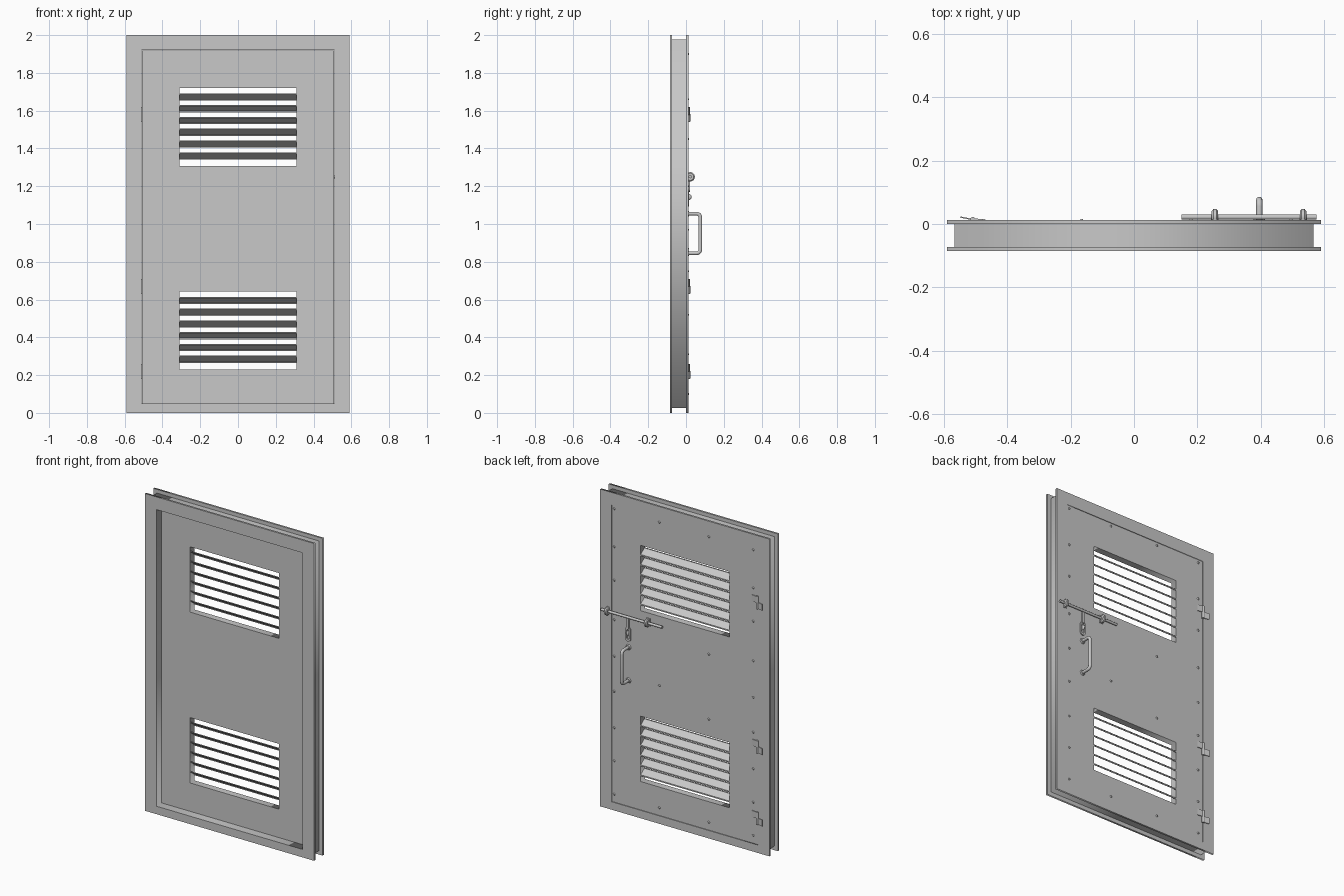
import bpy, bmesh, math
from mathutils import Vector, Matrix

cube = bpy.data.objects.get("Cube")
if cube:
    bpy.data.objects.remove(cube, do_unlink=True)

steel = bpy.data.materials.new("grey_steel")
steel.use_nodes = True
GREY = (0.58, 0.58, 0.58, 1)
steel.diffuse_color = GREY
steel.node_tree.nodes["Principled BSDF"].inputs["Base Color"].default_value = GREY


def add_object(name, data, smooth=False):
    obj = bpy.data.objects.new(name, data)
    bpy.context.collection.objects.link(obj)
    data.materials.clear()
    data.materials.append(steel)
    if smooth:
        bpy.ops.object.select_all(action="DESELECT")
        obj.select_set(True)
        bpy.context.view_layer.objects.active = obj
        bpy.ops.object.shade_smooth_by_angle(angle=math.radians(40))
    return obj


def finish(name, bm, smooth=False):
    bmesh.ops.recalc_face_normals(bm, faces=bm.faces)
    mesh = bpy.data.meshes.new(name)
    bm.to_mesh(mesh)
    bm.free()
    return add_object(name, mesh, smooth)


def curve_to_mesh(name, curve, smooth=False):
    temp = bpy.data.objects.new("temp", curve)
    bpy.context.collection.objects.link(temp)
    graph = bpy.context.evaluated_depsgraph_get()
    mesh = bpy.data.meshes.new_from_object(temp.evaluated_get(graph))
    bpy.data.objects.remove(temp)
    mesh.name = name
    return add_object(name, mesh, smooth)


def rect(half, z0, z1):
    return [(-half, z0), (half, z0), (half, z1), (-half, z1)]


def plate(name, outlines, y0, y1):
    """Upright plate: the first outline is the edge, the others are holes."""
    curve = bpy.data.curves.new(name, "CURVE")
    curve.dimensions = "2D"
    curve.fill_mode = "BOTH"
    curve.extrude = (y1 - y0) / 2
    for points in outlines:
        spline = curve.splines.new("POLY")
        spline.points.add(len(points) - 1)
        for point, (x, z) in zip(spline.points, points):
            point.co = (x, z, 0, 1)
        spline.use_cyclic_u = True
    obj = curve_to_mesh(name, curve)
    obj.data.transform(Matrix.Translation((0, (y0 + y1) / 2, 0)) @ Matrix.Rotation(math.pi / 2, 4, "X"))
    return obj


def rod(bm, start, end, r0, r1=None, sides=16):
    start, end = Vector(start), Vector(end)
    axis = end - start
    turn = axis.to_track_quat("Z", "Y").to_matrix().to_4x4()
    bmesh.ops.create_cone(bm, cap_ends=True, segments=sides, radius1=r0,
                          radius2=r0 if r1 is None else r1, depth=axis.length,
                          matrix=Matrix.Translation((start + end) / 2) @ turn)


def box(bm, centre, size, tilt=0):
    bmesh.ops.create_cube(bm, size=1, matrix=Matrix.Translation(centre)
                          @ Matrix.Rotation(tilt, 4, "Z") @ Matrix.Diagonal((*size, 1)))


def capsule(x, z0, z1, r, steps=8):
    arc = [math.pi * i / steps for i in range(steps + 1)]
    return ([(x + r * math.cos(a), z1 + r * math.sin(a)) for a in arc]
            + [(x - r * math.cos(a), z0 - r * math.sin(a)) for a in arc])


# Frame: two flanges joined by a narrower channel
opening = rect(0.51, 0.05, 1.92)
plate("front_flange", [rect(0.59, 0, 2), opening], -0.085, -0.073)
plate("back_flange", [rect(0.59, 0, 2), opening], 0, 0.012)
plate("frame_channel", [rect(0.565, 0.025, 1.977), opening], -0.073, 0)

# Door leaf with two vent openings
VENTS = (0.23, 1.307)
VENT_HEIGHT = 0.412
leaf_holes = [rect(0.31, z, z + VENT_HEIGHT) for z in VENTS]
plate("door_leaf", [rect(0.509, 0.051, 1.919)] + leaf_holes, -0.033, 0.009)

# Louvre slats: sloping down to the back, with a short lip on each edge
SLAT = [(-0.031, 0.019), (-0.031, 0.014), (0.006, -0.013), (0.006, -0.019),
        (0.009, -0.019), (0.009, -0.011), (-0.028, 0.016), (-0.028, 0.019)]
for label, base in zip(("lower", "upper"), VENTS):
    bm = bmesh.new()
    for i in range(6):
        z = base + 0.0535 + i * 0.0624
        ends = [[bm.verts.new((x, y, z + dz)) for y, dz in SLAT] for x in (-0.31, 0.31)]
        bm.faces.new(ends[0])
        bm.faces.new(ends[1])
        for a in range(len(SLAT)):
            b = (a + 1) % len(SLAT)
            bm.faces.new((ends[0][a], ends[0][b], ends[1][b], ends[1][a]))
    finish(label + "_louvre_slats", bm)

# Rivets around the leaf edge and on its inner ribs
spots = [(x, z) for x in (0.495, -0.475) for z in (0.1, 0.31, 0.52, 0.75, 0.97, 1.2, 1.45, 1.66, 1.9)]
spots += [(x, z) for x in (0.18, -0.165) for z in (0.1, 1.9)]
spots += [(0.18, 0.87), (-0.165, 0.75), (-0.165, 1.16)]
bm = bmesh.new()
for x, z in spots:
    rod(bm, (x, 0.008, z), (x, 0.015, z), 0.008, 0.004, 10)
finish("rivets", bm, True)

# Hinges: knuckle with an upper inner leaf and a lower outer leaf
for label, z in (("lower", 0.22), ("middle", 0.67), ("upper", 1.58)):
    bm = bmesh.new()
    rod(bm, (-0.508, 0.014, z - 0.04), (-0.508, 0.014, z + 0.04), 0.008)
    box(bm, (-0.488, 0.014, z + 0.018), (0.04, 0.004, 0.04), -0.12)
    box(bm, (-0.528, 0.018, z - 0.018), (0.04, 0.004, 0.04), -0.2)
    finish(label + "_hinge", bm, True)

# Sliding bolt with two round guides
BOLT_Y, BOLT_Z = 0.022, 1.25
bm = bmesh.new()
rod(bm, (0.15, BOLT_Y, BOLT_Z), (0.575, BOLT_Y, BOLT_Z), 0.008)
finish("bolt_rod", bm, True)
bm = bmesh.new()
for x in (0.255, 0.533):
    for x0, x1, r0, r1 in ((-0.01, -0.005, 0.019, 0.025), (-0.005, 0.005, 0.025, 0.025), (0.005, 0.01, 0.025, 0.019)):
        rod(bm, (x + x0, BOLT_Y, BOLT_Z), (x + x1, BOLT_Y, BOLT_Z), r0, r1, 20)
    box(bm, (x, 0.011, BOLT_Z), (0.024, 0.006, 0.05))
finish("bolt_guides", bm, True)

# Hasp hanging from the bolt, with a slotted plate and a stud
plate("hasp_link", [capsule(0.395, 1.18, 1.235, 0.01)], 0.013, 0.021)
plate("hasp_plate", [capsule(0.395, 1.11, 1.165, 0.018), capsule(0.395, 1.115, 1.16, 0.008)], 0.009, 0.016)
bm = bmesh.new()
bmesh.ops.create_uvsphere(bm, u_segments=16, v_segments=8, radius=0.016,
                          matrix=Matrix.Translation((0.395, 0.014, 1.143)) @ Matrix.Diagonal((0.5, 1, 1, 1)))
finish("hasp_stud", bm, True)

# Pull handle: bent round bar on two feet
LOW, HIGH, OUT, BEND = 0.845, 1.055, 0.076, 0.02
path = [(0.008, LOW)]
for z, sign in ((LOW, 1), (HIGH, -1)):
    arc = [math.pi / 2 * i / 6 for i in range(7)]
    bend = [(OUT - BEND + BEND * math.sin(a), z + sign * BEND * (1 - math.cos(a))) for a in arc]
    path += bend if sign > 0 else bend[::-1]
path.append((0.008, HIGH))
curve = bpy.data.curves.new("pull_handle", "CURVE")
curve.dimensions = "3D"
curve.bevel_depth = 0.01
curve.bevel_resolution = 3
spline = curve.splines.new("POLY")
spline.points.add(len(path) - 1)
for point, (y, z) in zip(spline.points, path):
    point.co = (0.395, y, z, 1)
curve_to_mesh("pull_handle", curve, True)
bm = bmesh.new()
for z in (LOW, HIGH):
    rod(bm, (0.395, 0.008, z), (0.395, 0.016, z), 0.018, 0.014)
finish("handle_feet", bm, True)
